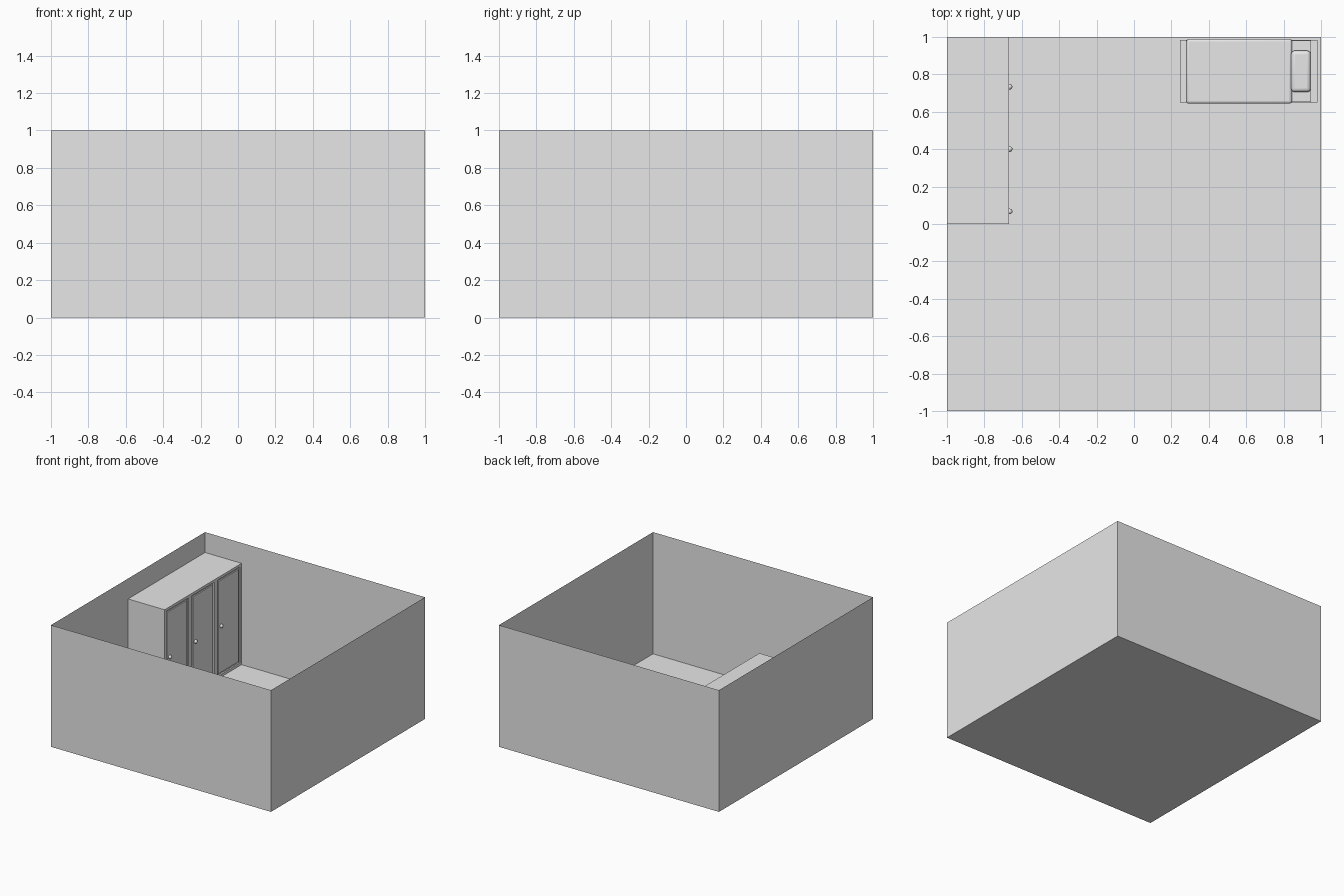
import bpy, bmesh
from mathutils import Vector

cube = bpy.data.objects.get("Cube")
if cube:
    bpy.data.objects.remove(cube)

grey = bpy.data.materials.new("plain_grey")
grey.use_nodes = True
grey.diffuse_color = (0.8, 0.8, 0.8, 1)
grey.node_tree.nodes["Principled BSDF"].inputs["Base Color"].default_value = (0.8, 0.8, 0.8, 1)


def finish(name, bm):
    mesh = bpy.data.meshes.new(name)
    bm.to_mesh(mesh)
    bm.free()
    mesh.materials.append(grey)
    obj = bpy.data.objects.new(name, mesh)
    bpy.context.collection.objects.link(obj)
    return obj


def box_mesh(low, high):
    bm = bmesh.new()
    bmesh.ops.create_cube(bm, size=1)
    low, high = Vector(low), Vector(high)
    bmesh.ops.scale(bm, vec=high - low, verts=bm.verts)
    bmesh.ops.translate(bm, vec=(low + high) / 2, verts=bm.verts)
    return bm


def smooth(obj):
    bpy.ops.object.select_all(action='DESELECT')
    obj.select_set(True)
    bpy.context.view_layer.objects.active = obj
    bpy.ops.object.shade_smooth_by_angle()


def box(name, low, high, radius=0):
    obj = finish(name, box_mesh(low, high))
    if radius:
        bevel = obj.modifiers.new("rounding", 'BEVEL')
        bevel.width = radius
        bevel.segments = 4
        smooth(obj)
    return obj


# Room: floor and four thin walls, open at the top
bm = box_mesh((-1, -1, 0), (1, 1, 1))
top = [f for f in bm.faces if f.normal.z > 0.5]
bmesh.ops.delete(bm, geom=top, context='FACES_ONLY')
finish("room", bm)

# Wardrobe: three recessed door panels on the side facing the room
bm = box_mesh((-0.999, 0, 0.001), (-0.667, 0.999, 0.833))
for y in (1 / 3, 2 / 3):
    bmesh.ops.bisect_plane(bm, geom=bm.verts[:] + bm.edges[:] + bm.faces[:],
                           plane_co=(0, y, 0), plane_no=(0, 1, 0))
doors = [f for f in bm.faces if f.normal.x > 0.5]
bmesh.ops.inset_individual(bm, faces=doors, thickness=0.03)
bmesh.ops.inset_individual(bm, faces=doors, thickness=0.004, depth=-0.008)
bmesh.ops.inset_individual(bm, faces=doors, thickness=0.014)
bmesh.ops.inset_individual(bm, faces=doors, thickness=0.004, depth=0.006)
finish("wardrobe", bm)

# Door knobs
for i in range(3):
    bm = bmesh.new()
    bmesh.ops.create_uvsphere(bm, u_segments=16, v_segments=10, radius=0.015)
    bmesh.ops.translate(bm, vec=(-0.665, 0.067 + i / 3, 0.42), verts=bm.verts)
    smooth(finish(f"wardrobe_knob_{i + 1}", bm))

# Bed
box("headboard", (0.945, 0.65, 0.001), (0.98, 0.983, 0.3))
box("footboard", (0.245, 0.65, 0.001), (0.28, 0.983, 0.18))
box("bed_base", (0.28, 0.65, 0.05), (0.945, 0.983, 0.11))
box("mattress", (0.28, 0.652, 0.11), (0.945, 0.981, 0.17))
box("blanket", (0.28, 0.643, 0.1), (0.845, 0.99, 0.18), 0.015)
box("pillow", (0.84, 0.705, 0.165), (0.945, 0.927, 0.21), 0.02)
